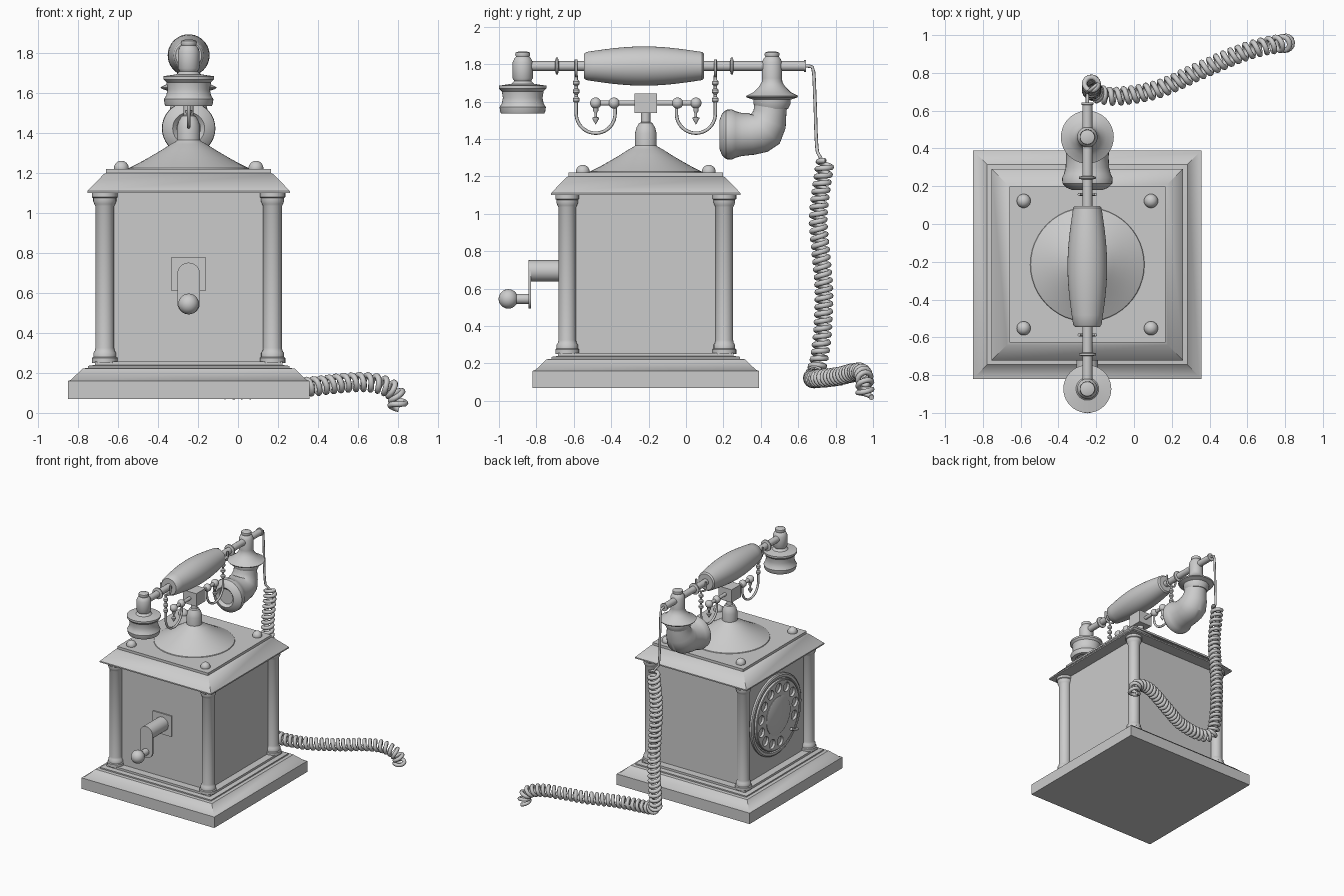
import bpy, bmesh, math
from mathutils import Vector, Matrix

if "Cube" in bpy.data.objects:
    bpy.data.objects.remove(bpy.data.objects["Cube"])

CX, CY = -0.247, -0.215          # centre of the cabinet
ROT = {'Z': Matrix(), 'Y': Matrix.Rotation(-math.pi / 2, 4, 'X'), '-X': Matrix.Rotation(-math.pi / 2, 4, 'Y')}


def make(name, bm):
    bmesh.ops.recalc_face_normals(bm, faces=bm.faces)
    me = bpy.data.meshes.new(name)
    bm.to_mesh(me)
    bm.free()
    ob = bpy.data.objects.new(name, me)
    bpy.context.collection.objects.link(ob)
    return ob


def skin(bm, rings):
    n = len(rings[0])
    for a, b in zip(rings, rings[1:]):
        for i in range(n):
            bm.faces.new((a[i], a[(i + 1) % n], b[(i + 1) % n], b[i]))
    bm.faces.new(rings[0])
    bm.faces.new(rings[-1])


def lathe(name, prof, loc=(0, 0, 0), axis='Z', segs=32):
    """Closed turned part from (radius, height) pairs; segs=4 gives a square plan."""
    k, ph = (math.sqrt(2), math.pi / 4) if segs == 4 else (1, 0)
    m = Matrix.Translation(loc) @ ROT[axis]
    bm = bmesh.new()
    rings = [[bm.verts.new(m @ Vector((k * r * math.cos(ph + math.tau * i / segs),
                                       k * r * math.sin(ph + math.tau * i / segs), h)))
              for i in range(segs)] for r, h in prof]
    skin(bm, rings)
    return make(name, bm)


def ball(name, r, loc):
    bm = bmesh.new()
    bmesh.ops.create_uvsphere(bm, u_segments=24, v_segments=14, radius=r, matrix=Matrix.Translation(loc))
    return make(name, bm)


def box(name, size, loc):
    bm = bmesh.new()
    bmesh.ops.create_cube(bm, size=1, matrix=Matrix.Translation(loc) @ Matrix.Diagonal((*size, 1)))
    return make(name, bm)


def wire(name, pts, r, res=2):
    cu = bpy.data.curves.new(name, 'CURVE')
    cu.dimensions, cu.bevel_depth, cu.bevel_resolution, cu.use_fill_caps = '3D', r, res, True
    sp = cu.splines.new('POLY')
    sp.points.add(len(pts) - 1)
    for p, c in zip(sp.points, pts):
        p.co = (*c, 1)
    ob = bpy.data.objects.new(name, cu)
    bpy.context.collection.objects.link(ob)
    return ob


def spline(ctrl, step):
    """Catmull-Rom samples through the control points, about one per step."""
    c = [Vector(p) for p in ctrl]
    c = [2 * c[0] - c[1]] + c + [2 * c[-1] - c[-2]]
    out = []
    for a, b, d, e in zip(c, c[1:], c[2:], c[3:]):
        n = max(2, int((d - b).length / step))
        for i in range(n):
            t = i / n
            out.append(0.5 * (2 * b + (d - a) * t + (2 * a - 5 * b + 4 * d - e) * t * t
                              + (3 * b - a - 3 * d + e) * t ** 3))
    return out + [c[-2]]


# Cabinet: stepped plinth, body, roof
lathe("plinth", [(.605, .07), (.605, .16), (.59, .165), (.53, .222), (.505, .225), (.505, .235),
                 (.47, .24), (.47, .257)], (CX, CY, 0), segs=4)
lathe("body", [(.41, .25), (.41, 1.105)], (CX, CY, 0), segs=4)
lathe("roof", [(.507, 1.10), (.507, 1.11), (.425, 1.195), (.413, 1.2), (.413, 1.22)], (CX, CY, 0), segs=4)

# Corner columns and roof knobs
for sx in (-1, 1):
    for sy in (-1, 1):
        lathe("column", [(.064, .25), (.064, .275), (.057, .28), (.057, .3), (.05, .31), (.047, .325),
                         (.047, 1.035), (.052, 1.045), (.058, 1.06), (.058, 1.075), (.064, 1.08), (.064, 1.105)],
              (CX + sx * .42, CY + sy * .42, 0), segs=24)
        ball("roof_knob", .037, (CX + sx * .337, CY + sy * .337, 1.225))

# Conical foot and neck of the cradle
lathe("cradle_foot", [(.305, 1.215), (.3, 1.225), (.25, 1.25), (.2, 1.278), (.14, 1.313), (.09, 1.345), (.062, 1.36),
                      (.058, 1.365), (.058, 1.43), (.05, 1.46), (.036, 1.485), (.025, 1.49), (.025, 1.55)],
      (CX, CY, 0), segs=48)
box("cradle_block", (.12, .12, .105), (CX, CY, 1.592))
lathe("cradle_bar", [(.014, -.268), (.014, .268)], (CX, CY, 1.592), 'Y', 12)

# Cradle arms: balls, drops, U hooks with beaded stems and forks
for s in (-1, 1):
    for off in (.17, .268):
        ball("cradle_ball", .03, (CX, CY + s * off, 1.592))
    lathe("cradle_drop", [(.001, 1.478), (.018, 1.508), (.018, 1.514), (.007, 1.518), (.007, 1.54), (.014, 1.55),
                          (.014, 1.57)], (CX, CY + s * .268, 0), segs=12)
    yc, yo = CY + s * .268, CY + s * .372
    arc = [(CX, yc + s * .104 * math.cos(a), 1.535 - .104 * math.sin(a))
           for a in [math.pi * i / 20 for i in range(21)]]
    wire("cradle_hook", [(CX, yo, 1.74)] + arc + [(CX, CY + s * .164, 1.59)], .009)
    lathe("hook_beads", [(.008, 1.59)] + [(r, z + dz) for z in (1.61, 1.655, 1.7)
          for r, dz in ((.009, -.016), (.018, -.007), (.018, .007), (.009, .016))] + [(.008, 1.72)],
          (CX, yo, 0), segs=12)
    wire("hook_fork", [(CX + .044 * u, yo, 1.79 + v) for u, v in
                       ((-1, .035), (-1, -.01), (-.75, -.04), (0, -.055), (.75, -.04), (1, -.01), (1, .035))], .008)

# Handset bar and grip
HZ = 1.79
lathe("handset_bar", [(.026, -.87), (.026, -.70), (.045, -.695), (.045, -.685), (.026, -.68),
                      (.026, .235), (.045, .24), (.045, .25), (.026, .255), (.026, .63), (.032, .632), (.032, .642)],
      (CX, 0, HZ), 'Y', 24)
lathe("handset_grip", [(.065, -.545)] + [(.075 + .03 * math.cos(t * math.pi / 2), -.224 + t * .31)
      for t in [i / 6 - 1 for i in range(13)]] + [(.065, .096)], (CX, 0, HZ), 'Y', 40)

# Earpiece, turned
STEM = [(.054, 1.725), (.054, 1.81), (.045, 1.83), (.036, 1.84), (.04, 1.85), (.038, 1.862), (.02, 1.868)]
lathe("earpiece", [(.07, 1.56), (.085, 1.535), (.115, 1.535), (.12, 1.545), (.124, 1.57), (.112, 1.59), (.106, 1.62),
                   (.112, 1.655), (.127, 1.67), (.127, 1.685), (.06, 1.695), (.045, 1.71)] + STEM, (CX, -.873, 0), segs=40)

# Mouthpiece: flanged stem and elbow horn
lathe("mouthpiece_stem", [(.085, 1.56), (.1, 1.59), (.1, 1.61), (.135, 1.622), (.14, 1.63), (.1, 1.65), (.07, 1.68),
                          (.055, 1.705)] + STEM, (CX, .46, 0), segs=40)
bm = bmesh.new()
rings = []
# each ring: y, z, radius, tilt of the ring from horizontal (degrees)
for y, z, r, t in ((.455, 1.6, .088, 0), (.449, 1.545, .088, 5), (.44, 1.495, .1, 22), (.42, 1.455, .114, 45),
                   (.388, 1.435, .114, 65), (.35, 1.428, .113, 82), (.30, 1.424, .115, 90), (.265, 1.424, .124, 90),
                   (.245, 1.424, .134, 90), (.215, 1.424, .132, 90), (.192, 1.424, .11, 90), (.18, 1.424, .08, 90),
                   (.2, 1.424, .06, 90)):
    m = Matrix.Translation((CX, y, z)) @ Matrix.Rotation(math.radians(-t), 4, 'X')
    rings.append([bm.verts.new(m @ Vector((r * math.cos(math.tau * i / 36), r * math.sin(math.tau * i / 36), 0)))
                  for i in range(36)])
skin(bm, rings)
make("mouthpiece_horn", bm)

# Crank on the front
KY = CY - .41
box("crank_plate", (.17, .02, .17), (CX, KY, .695))
lathe("crank_hub", [(.057, -.838), (.057, KY)], (CX, 0, .695), 'Y')
bm = bmesh.new()
outline = [(.057 * math.cos(a), (.695 if i <= 12 else .55) + .057 * math.sin(a))
           for i, a in [(i, math.pi * min(i, 12) / 12 + math.pi * max(i - 13, 0) / 12) for i in range(26)]]
skin(bm, [[bm.verts.new((CX + x, y, z)) for x, z in outline] for y in (-.842, -.828)])
make("crank_arm", bm)
lathe("crank_pin", [(.022, -.93), (.027, -.9), (.027, -.835)], (CX, 0, .545), 'Y', 20)
ball("crank_knob", .052, (CX, -.95, .545))

# Rotary dial on the left side
DX, DZ = CX - .41, .69
lathe("dial_base", [(.325, -.01), (.325, .015), (.315, .022), (.295, .022), (.29, .012)], (DX, CY, DZ), '-X', 64)
plate = lathe("dial_finger_plate", [(.28, .01), (.28, .028), (.275, .032)], (DX, CY, DZ), '-X', 64)
bm = bmesh.new()
for i in range(12):
    a = math.radians(-20 + i * 27)
    bmesh.ops.create_cone(bm, cap_ends=True, segments=20, radius1=.038, radius2=.038, depth=.1,
                          matrix=Matrix.Translation((DX - .03, CY - .222 * math.cos(a), DZ + .222 * math.sin(a)))
                          @ ROT['-X'])
cutter = make("dial_hole_cutter", bm)
cutter.hide_render = True
cutter.hide_set(True)
mod = plate.modifiers.new("holes", 'BOOLEAN')
mod.object, mod.operation, mod.solver = cutter, 'DIFFERENCE', 'EXACT'
lathe("dial_centre", [(.155, .02), (.155, .036), (.148, .04)], (DX, CY, DZ), '-X', 48)
wire("dial_finger_stop", [(DX - .04, CY - .31 * .77, DZ - .31 * .64), (DX - .046, CY - .2, DZ - .19),
                          (DX - .046, CY - .15, DZ - .165)], .011)

# Straight lead and coiled cord
path = [(-.225, .745, 1.285), (-.225, .708, 1.0), (-.225, .72, .8), (-.225, .737, .6), (-.225, .732, .4),
        (-.222, .715, .24), (-.195, .69, .145), (-.08, .677, .12), (.13, .715, .12), (.344, .81, .13),
        (.555, .9, .152), (.68, .938, .15), (.765, .953, .12), (.8, .957, .07), (.797, .955, .02)]
pts = spline(path, .0028)
coil, length = [], 0.0
side = Vector((1, 0, 0))
for i, p in enumerate(pts):
    t = (pts[min(i + 1, len(pts) - 1)] - pts[max(i - 1, 0)]).normalized()
    side = (side - t * side.dot(t)).normalized()
    if i:
        length += (p - pts[i - 1]).length
    a = math.tau * length / .041
    coil.append(p + .037 * (side * math.cos(a) + t.cross(side) * math.sin(a)))
wire("coiled_cord", coil, .0145)
wire("cord_lead", spline([(CX, .63, 1.79), (CX, .665, 1.788), (CX, .682, 1.76), (CX, .69, 1.6),
                          (-.24, .703, 1.33), coil[0]], .03), .009)

# Smooth shading with crisp edges
bpy.ops.object.select_all(action='DESELECT')
for ob in bpy.context.scene.objects:
    if ob.type == 'MESH' and ob != cutter:
        ob.select_set(True)
        bpy.context.view_layer.objects.active = ob
bpy.ops.object.shade_smooth_by_angle(angle=math.radians(35))
